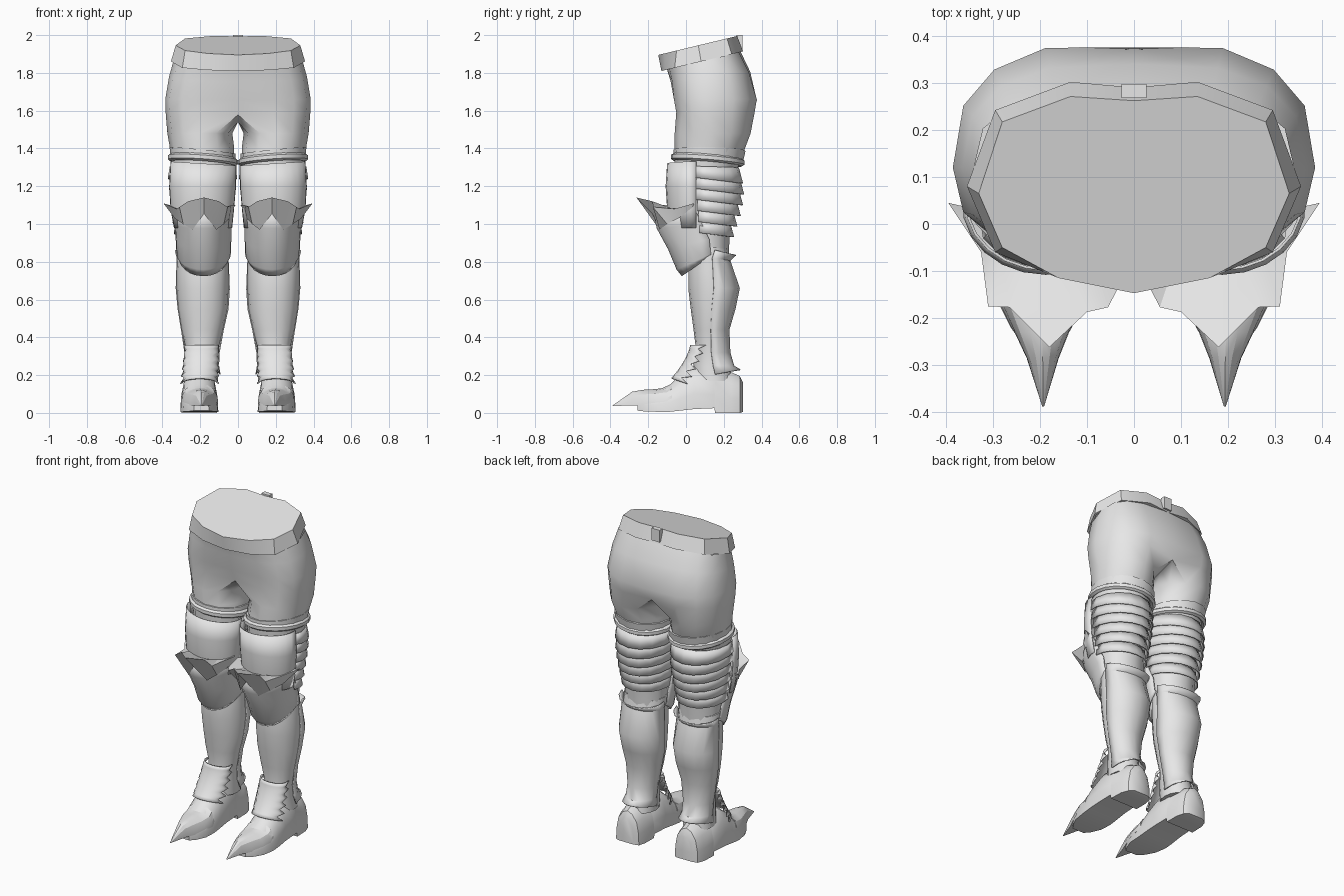
import bpy, bmesh, math

mat = bpy.data.materials.new("light grey")
mat.diffuse_color = (0.8, 0.8, 0.8, 1)


def finish(name, verts, faces, mirror=True, thick=0, angle=35):
    """Make an object, fix its normals, mirror it and shade it."""
    me = bpy.data.meshes.new(name)
    me.from_pydata(verts, [], faces)
    bm = bmesh.new()
    bm.from_mesh(me)
    bmesh.ops.remove_doubles(bm, verts=bm.verts, dist=0.0005)
    bmesh.ops.recalc_face_normals(bm, faces=bm.faces)
    bm.to_mesh(me)
    bm.free()
    me.materials.append(mat)
    ob = bpy.data.objects.new(name, me)
    bpy.context.collection.objects.link(ob)
    if thick:
        s = ob.modifiers.new("thickness", 'SOLIDIFY')
        s.thickness = thick
    if mirror:
        m = ob.modifiers.new("mirror", 'MIRROR')
        m.use_clip = True
        m.merge_threshold = 0.001
    bpy.ops.object.select_all(action='DESELECT')
    bpy.context.view_layer.objects.active = ob
    ob.select_set(True)
    bpy.ops.object.shade_smooth_by_angle(angle=math.radians(angle))
    return ob


def arc(n, a0, a1, z, x0, x1, y0, y1, ty=0, tx=0, cy=None, p=1.0):
    """Points on an oval; angle 0 is the front, 90 the outer side."""
    cx, rx = (x0 + x1) / 2, (x1 - x0) / 2
    cy = (y0 + y1) / 2 if cy is None else cy
    out = []
    for i in range(n):
        a = math.radians(a0 + (a1 - a0) * i / (n - 1))
        s, c = math.sin(a), math.cos(a)
        x = cx + rx * math.copysign(abs(s) ** p, s)
        y = cy - (cy - y0 if c > 0 else y1 - cy) * math.copysign(abs(c) ** p, c)
        out.append((x, y, z + ty * (y - cy) + tx * (x - cx)))
    return out


def strip(rows, closed=False, cap0=False, cap1=False):
    """Join rows of equal length with quads."""
    n = len(rows[0])
    verts = [v for r in rows for v in r]
    faces = []
    for k in range(len(rows) - 1):
        for i in range(n if closed else n - 1):
            j = (i + 1) % n
            faces.append((k * n + i, k * n + j, (k + 1) * n + j, (k + 1) * n + i))
    if cap0:
        faces.append(tuple(range(n)))
    if cap1:
        faces.append(tuple(range(len(verts) - n, len(verts))))
    return verts, faces


def shell(name, rings, n, a0, a1, thick=0.006):
    return finish(name, *strip([arc(n, a0, a1, *r) for r in rings]), thick=thick)


def tube(name, rings, n=16):
    rows = [arc(n + 1, 0, 360, *r)[:-1] for r in rings]
    return finish(name, *strip(rows, True, True, True))


# Waist belt with its sloping top cap
top = [(0, -.147), (.16, -.115), (.28, -.05), (.33, .065), (.28, .217), (.135, .271), (0, .262)]
low = [(0, -.13), (.165, -.11), (.295, -.06), (.355, .08), (.295, .242), (.135, .302), (0, .29)]
inner = [(x * .95, y * .9) for x, y in low]
rows = [[(x, y, 1.895 + .24 * (y + .147)) for x, y in top],
        [(x, y, 1.81 + .24 * (y + .13)) for x, y in low],
        [(x, y, 1.815 + .24 * (y + .13)) for x, y in inner]]
finish("belt", *strip(rows, cap0=True), angle=30)

# Belt buckle at the back
bpy.ops.mesh.primitive_cube_add(size=1, location=(0, .283, 1.962))
buckle = bpy.context.object
buckle.name = "buckle"
buckle.scale = (.054, .03, .075)
buckle.data.materials.append(mat)

# Hips: half rings that open into one leg, mirrored
hips = [(1.87, -.34, .34, -.10, .29, .24), (1.78, -.365, .365, -.085, .345, .12),
        (1.66, -.385, .385, -.075, .39), (1.59, -.383, .383, -.062, .378)]
rows = []
for r, dent in zip(hips, (0, .005, .015, .04)):
    r = (r + (0, 0))[:5] + ((r[5] if len(r) > 5 else 0), 0, .12, .75)
    pts = arc(9, 0, 180, *r)
    pts[0] = (0, pts[0][1] + dent * .8, pts[0][2] - dent * .3)
    pts[8] = (0, pts[8][1] - dent, pts[8][2] - dent * .3)
    rows.append(pts)
verts, faces = strip(rows)
crotch = len(verts)
verts += [(0, .24, 1.55), (0, .13, 1.54), (0, .04, 1.54)]
prev = list(range(27, 36)) + [crotch, crotch + 1, crotch + 2]
legs = [(1.48, .03, .374, -.06, .342), (1.4, .02, .36, -.06, .312), (1.3, .02, .35, -.06, .275),
        (1.0, .05, .325, -.01, .235), (.82, .06, .31, .02, .225)]
for r in legs:
    base = len(verts)
    verts += arc(13, -30, 330, *r)[:-1]
    ring = list(range(base, base + 12))
    for i in range(12):
        j = (i + 1) % 12
        faces.append((prev[i], prev[j], ring[j], ring[i]))
    prev = ring
finish("hips_and_thighs", verts, faces, angle=50)

# Thigh garter: a tight sleeve and a rounded band
tube("garter_sleeve", [(1.39, .014, .362, -.066, .315, -.02, .10),
                       (1.33, .014, .358, -.066, .30, -.05, .10)])
band = []
for i in range(6):
    t = math.radians(60 * i + 30)
    g, h = .016 * math.cos(t), .02 * math.sin(t)
    band.append((1.34 + h, .014 - g, .358 + g, -.066 - g, .297 + g, -.08, .07))
tube("garter_band", band + band[:1], 20)

# Front thigh plate
shell("thigh_plate", [(1.32, .008, .358, -.10, .20, 0, .06, .04), (1.2, .01, .365, -.108, .2, 0, 0, .04),
                      (1.08, .02, .358, -.10, .2, 0, 0, .04), (.98, .03, .34, -.085, .2, 0, 0, .04)],
      13, -95, 95)

# Overlapping bands behind the thigh
for i, back in enumerate((.302, .308, .302, .29, .272, .255)):
    z, g = 1.285 - .058 * i, .006 * i
    shell("rear_thigh_band_%d" % (i + 1),
          [(z + .02, .012 + g, .362 - g, -.06, back - .022, -.03, 0, .10),
           (z - .045, .004 + g, .372 - g, -.06, back, -.12, 0, .10)], 11, 70 + i * 2, 290 - i * 2)

# Kneecap
shell("kneecap", [(1.08, .035, .34, -.175, .2, .05, 0, .04), (1.0, .035, .335, -.155, .2, .1, 0, .08),
                  (.92, .035, .33, -.095, .2, .25, 0, .12), (.84, .038, .326, -.05, .2, .45, 0, .13),
                  (.83, .05, .315, -.022, .2, .7, 0, .13)], 13, -92, 92)

# Flared, pointed collar above the kneecap
flare = [(.395, .045, 1.11), (.325, -.06, 1.08), (.31, -.175, 1.09), (.265, -.177, 1.12),
         (.18, -.262, 1.14), (.10, -.187, 1.12), (.055, -.177, 1.09), (.036, -.14, 1.10), (.012, -.02, 1.10)]
root = [(.345, .03, 1.08), (.335, -.04, 1.03), (.29, -.10, 1.00), (.24, -.14, .97),
        (.18, -.178, 1.055), (.115, -.14, .97), (.075, -.10, 1.00), (.045, -.04, 1.03), (.03, .03, 1.08)]
inside = [(.33, .03, 1.09), (.32, -.03, 1.08), (.28, -.07, 1.08), (.23, -.095, 1.08),
          (.18, -.105, 1.08), (.13, -.095, 1.08), (.09, -.07, 1.08), (.06, -.03, 1.08), (.04, .03, 1.09)]
finish("knee_collar", *strip([inside, flare, root]), angle=25)

# Shin tube and calf plate
tube("shin", [(.88, .055, .32, .03, .22, -.15), (.75, .05, .325, .012, .245), (.66, .05, .325, .012, .265),
              (.55, .056, .316, .025, .25), (.44, .08, .298, .04, .218), (.36, .1, .28, .05, .21),
              (.25, .105, .278, .04, .23), (.17, .105, .285, .04, .25)])
shell("calf_plate", [(.86, .04, .335, .05, .265, -.25), (.82, .05, .325, .05, .235, -.15),
                     (.66, .043, .33, .02, .285), (.55, .05, .32, .02, .262), (.44, .075, .302, .04, .23),
                     (.32, .097, .284, .04, .235), (.25, .10, .285, .04, .255), (.205, .092, .293, .03, .288, .2)],
      9, 88, 272)


# Boot: arched cross-sections along the foot
def foot(name, sections, angle=35):
    rows = []
    for cx, y, z0, z1, w in sections:
        h = z1 - z0
        half = [(1, 0), (.97, .35), (.8, .7), (.42, .92), (0, 1)]
        prof = half + [(-a, b) for a, b in half[-2::-1]]
        rows.append([(cx + a * w, y, z0 + b * h) for a, b in prof])
    return finish(name, *strip(rows, True, True, True), angle=angle)


foot("boot", [(.2, .302, .005, .16, .05), (.202, .285, 0, .195, .078), (.204, .24, 0, .215, .092),
              (.205, .155, 0, .23, .094), (.205, .15, .025, .23, .094), (.205, .04, .02, .25, .097),
              (.205, -.03, .012, .2, .1), (.204, -.085, .006, .15, .1), (.2, -.16, .006, .115, .092),
              (.197, -.22, .008, .1, .065), (.194, -.258, .012, .085, .04)])

# Pointed toe cap
foot("toe_cap", [(.203, -.075, .06, .155, .094), (.201, -.10, .05, .135, .096), (.2, -.16, .045, .126, .086),
                 (.196, -.23, .04, .122, .058), (.194, -.285, .04, .112, .034), (.193, -.388, .036, .04, .002)], 25)

# Ankle guard with toothed edges
rows = []
for k in range(11):
    t = k / 10
    reach = (112 if k % 2 == 0 else 82) - 30 * t
    rows.append(arc(9, -reach, reach, .36 - .21 * t, .102 - .004 * t, .282 + .026 * t,
                    .022 - .10 * t ** 1.4, .16 - .06 * t, -.35 * t, 0, .08 - .06 * t))
finish("ankle_guard", *strip(rows), thick=.008)
